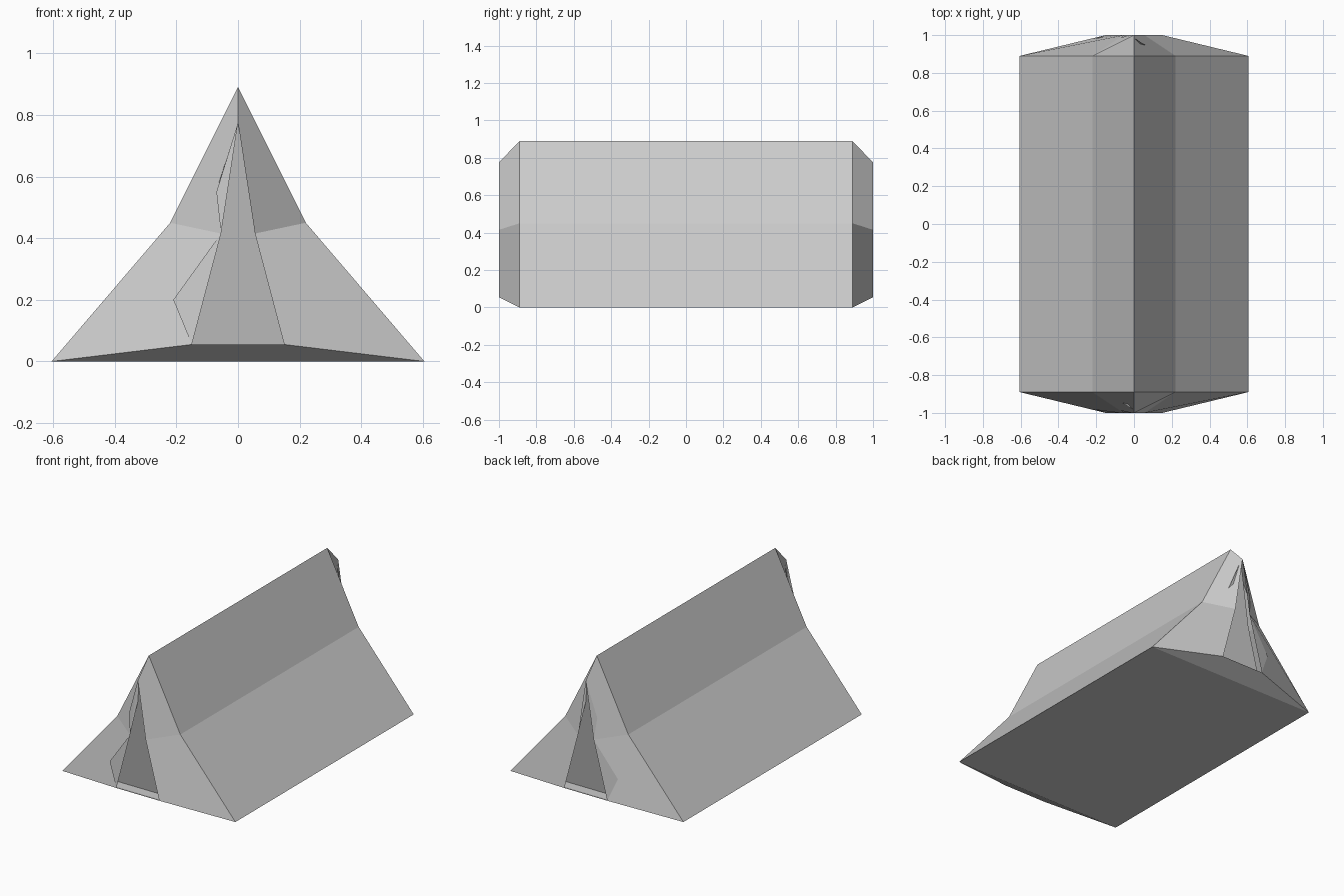
import bpy
import bmesh

if "Cube" in bpy.data.objects:
    bpy.data.objects.remove(bpy.data.objects["Cube"], do_unlink=True)

canvas = bpy.data.materials.new("grey_canvas")
canvas.use_nodes = True
grey = (0.6, 0.6, 0.6, 1)
canvas.diffuse_color = grey
canvas.node_tree.nodes["Principled BSDF"].inputs["Base Color"].default_value = grey

END, NOSE = 0.89, 1.0
WALL = [(0.605, 0.0), (0.22, 0.45), (0.0, 0.89)]        # half outline of the roof
DOOR = [(0.15, 0.055), (0.055, 0.415), (0.0, 0.775)]    # half outline of the doorway


def make_part(name, faces):
    """Build one flat-shaded object from a list of polygons."""
    bm = bmesh.new()
    for points in faces:
        bm.faces.new([bm.verts.new(p) for p in points])
    bmesh.ops.remove_doubles(bm, verts=bm.verts, dist=0.0005)
    mesh = bpy.data.meshes.new(name)
    bm.to_mesh(mesh)
    bm.free()
    mesh.materials.append(canvas)
    obj = bpy.data.objects.new(name, mesh)
    bpy.context.collection.objects.link(obj)
    return obj


def oriented(points, flip):
    return points[::-1] if flip else points


# Roof panels, two on each side of the ridge
roof = []
for s in (1, -1):
    for (x0, z0), (x1, z1) in zip(WALL, WALL[1:]):
        quad = [(s * x0, -END, z0), (s * x0, END, z0), (s * x1, END, z1), (s * x1, -END, z1)]
        roof.append(oriented(quad, s < 0))
make_part("roof", roof)

# Ground sheet
w = WALL[0][0]
make_part("ground_sheet", [[(-w, -END, 0), (-w, END, 0), (w, END, 0), (w, -END, 0)]])

for e, label in ((-1, "front"), (1, "back")):
    # Slanted end panels around the doorway, and the sill below it
    panels = []
    for s in (1, -1):
        for i in range(2):
            quad = [(s * WALL[i][0], e * END, WALL[i][1]),
                    (s * WALL[i + 1][0], e * END, WALL[i + 1][1]),
                    (s * DOOR[i + 1][0], e * NOSE, DOOR[i + 1][1]),
                    (s * DOOR[i][0], e * NOSE, DOOR[i][1])]
            panels.append(oriented(quad, s * e > 0))
    d, h = DOOR[0]
    sill = [(-w, e * END, 0), (w, e * END, 0), (d, e * NOSE, h), (-d, e * NOSE, h)]
    panels.append(oriented(sill, e > 0))
    make_part(label + "_end_panels", panels)

    # Inner curtain leaning behind the doorway
    curtain = [(-0.3, e * 0.83, 0.002), (0.3, e * 0.83, 0.002), (0.12, e * 0.91, 0.4),
               (0.0, e * 0.985, 0.772), (-0.12, e * 0.91, 0.4)]
    make_part(label + "_curtain", [oriented(curtain, e > 0)])

    # Door flap folded back against one side
    tip, tie, foot = [(-x, e * NOSE, z) for x, z in DOOR[::-1]]
    upper = [tip, (-0.07, e * 0.985, 0.55), tie]
    lower = [tie, (-0.21, e * 0.98, 0.2), foot]
    make_part(label + "_door_flap", [oriented(f, e > 0) for f in (upper, lower)])
